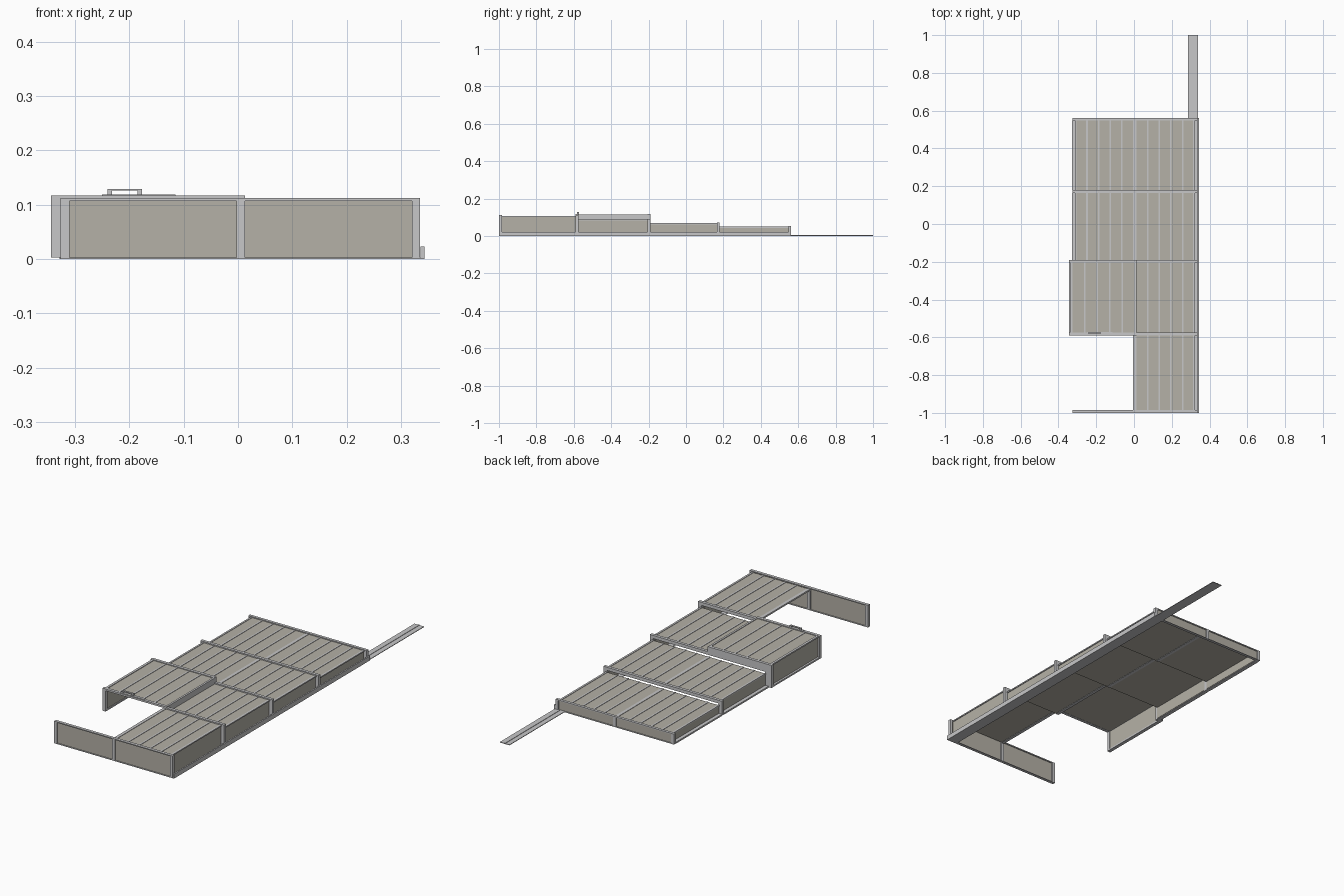
import bpy, bmesh


def material(name, rgb):
    m = bpy.data.materials.new(name)
    m.diffuse_color = (*rgb, 1)
    return m


GREY = material("light grey metal", (0.57, 0.57, 0.58))
BEIGE = material("beige panel", (0.46, 0.44, 0.385))


def boxes(name, mat, items):
    """One object made from boxes given as (x0, x1, y0, y1, z0, z1)."""
    bm = bmesh.new()
    for x0, x1, y0, y1, z0, z1 in items:
        r = bmesh.ops.create_cube(bm, size=1)
        for v in r["verts"]:
            v.co = ((x0 + x1) / 2 + v.co.x * (x1 - x0),
                    (y0 + y1) / 2 + v.co.y * (y1 - y0),
                    (z0 + z1) / 2 + v.co.z * (z1 - z0))
    me = bpy.data.meshes.new(name)
    bm.to_mesh(me)
    bm.free()
    me.materials.append(mat)
    ob = bpy.data.objects.new(name, me)
    bpy.context.collection.objects.link(ob)
    return ob


def roof(name, x0, x1, y0, y1, z):
    """Thin roof sheet with raised battens along y."""
    boxes(name + "_roof", BEIGE, [(x0, x1, y0, y1, z - 0.006, z - 0.002)])
    n = 5
    step = (x1 - x0) / n
    boxes(name + "_battens", GREY,
          [(x0 + i * step - 0.004, x0 + i * step + 0.004, y0, y1, z - 0.004, z)
           for i in range(1, n)])


# Bays from front to back: y range, roof height
bays = [(-0.985, -0.59, 0.108), (-0.575, -0.205, 0.088),
        (-0.19, 0.165, 0.069), (0.18, 0.548, 0.05)]

for i, (y0, y1, z) in enumerate(bays):
    n = f"bay_{i + 1}"
    roof(n + "_right", 0.012, 0.318, y0, y1, z)
    boxes(n + "_ridge_strip", GREY, [(-0.004, 0.012, y0, y1, z - 0.008, z)])
    # right wall with bottom and top rails
    boxes(n + "_right_wall", BEIGE, [(0.314, 0.318, y0, y1, 0.003, z - 0.004)])
    boxes(n + "_right_rail", GREY, [(0.312, 0.322, y0, y1, z - 0.006, z)])
    if i >= 2:
        roof(n + "_left", -0.31, -0.004, y0, y1, z)
        boxes(n + "_left_wall", BEIGE, [(-0.31, -0.306, y0, y1, 0.003, z - 0.004)])
        boxes(n + "_left_rails", GREY, [(-0.328, -0.308, y0, y1, 0, 0.008),
                                        (-0.313, -0.304, y0, y1, z - 0.006, z)])

# Cross frames behind each bay: beam plus end posts
for i, (y0, y1, z, xl) in enumerate([(-0.59, -0.575, 0.112, -0.004),
                                     (-0.205, -0.19, 0.092, -0.326),
                                     (0.165, 0.18, 0.073, -0.326)]):
    items = [(xl, 0.335, y0, y1, z - 0.016, z), (0.316, 0.335, y0, y1, 0, z)]
    if xl < -0.1:
        items.append((xl, -0.308, y0, y1, 0, z))
    boxes(f"cross_frame_{i + 1}", GREY, items)


def framed_wall(name, ya, yb, z):
    """Wall across the full width: two panels in a frame."""
    m = (ya + yb) / 2
    boxes(name + "_panels", BEIGE, [(-0.31, -0.003, m - 0.002, m + 0.002, 0.003, z - 0.005),
                                    (0.013, 0.32, m - 0.002, m + 0.002, 0.003, z - 0.005)])
    boxes(name + "_frame", GREY,
          [(-0.326, -0.31, ya, yb, 0, z), (-0.003, 0.013, ya, yb, 0, z),
           (0.32, 0.335, ya, yb, 0, z),
           (-0.31, 0.32, ya, yb, 0, 0.003), (-0.31, 0.32, ya, yb, z - 0.005, z)])


framed_wall("front_wall", -1.0, -0.985, 0.112)
framed_wall("back_wall", 0.548, 0.562, 0.053)

# Raised lift-up section on the left of bay 2
roof("raised_section", -0.326, 0.003, -0.575, -0.205, 0.115)
boxes("raised_side_wall", BEIGE, [(-0.334, -0.33, -0.575, -0.205, 0.008, 0.11)])
boxes("raised_frame", GREY,
      [(-0.344, -0.326, -0.59, -0.575, 0.003, 0.117),
       (-0.344, -0.326, -0.205, -0.19, 0.003, 0.117),
       (-0.344, -0.326, -0.575, -0.205, 0.003, 0.011),
       (-0.338, -0.326, -0.575, -0.205, 0.109, 0.116),
       (-0.326, 0.013, -0.59, -0.575, 0.108, 0.117),
       (-0.326, 0.013, -0.205, -0.19, 0.09, 0.117),
       (0.003, 0.013, -0.575, -0.205, 0.084, 0.116)])

# Handle on the raised section
boxes("handle", GREY, [(-0.25, -0.115, -0.586, -0.572, 0.116, 0.119),
                       (-0.24, -0.232, -0.583, -0.573, 0.119, 0.129),
                       (-0.185, -0.177, -0.583, -0.573, 0.119, 0.129),
                       (-0.232, -0.185, -0.583, -0.573, 0.126, 0.129)])

# Long floor track on the right, running out past the back wall
boxes("floor_track", GREY, [(0.285, 0.339, -1.0, 1.0, 0, 0.003),
                            (0.309, 0.314, 0.562, 1.0, 0.003, 0.005)])
boxes("track_guard", GREY, [(0.336, 0.343, -1.0, 0.562, 0, 0.023)])
